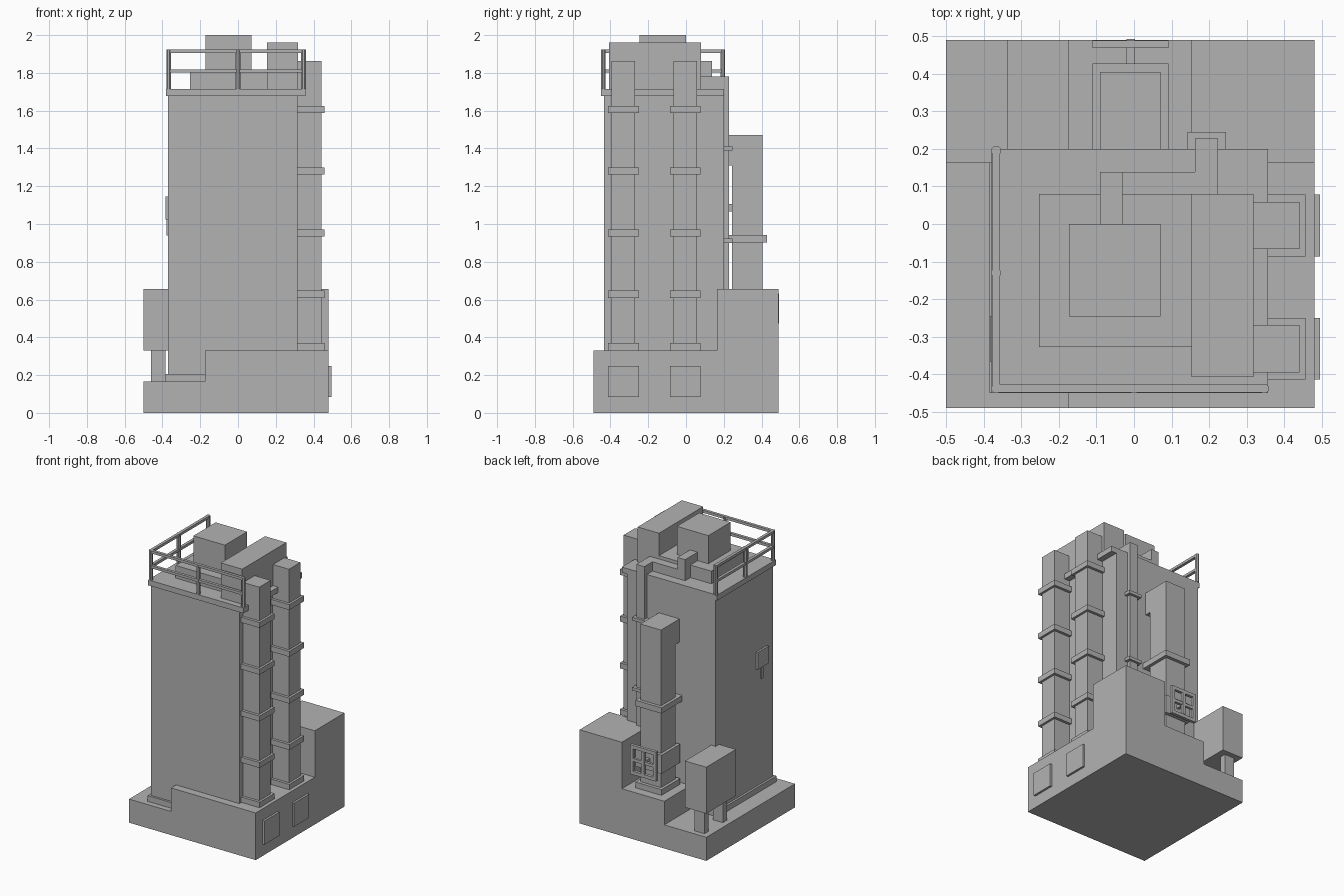
import bpy
import math

grey = bpy.data.materials.new("plain grey")
grey.diffuse_color = (0.45, 0.45, 0.45, 1)


def box(name, x, y, z):
    """Box from (min, max) ranges on each axis."""
    bpy.ops.mesh.primitive_cube_add(size=1)
    ob = bpy.context.object
    ob.name = name
    for i, (a, b) in enumerate((x, y, z)):
        ob.location[i] = (a + b) / 2
        ob.scale[i] = b - a
    bpy.ops.object.transform_apply(location=True, rotation=False, scale=True)
    ob.data.materials.append(grey)
    return ob


def post(name, x, y, z0, z1, r=0.0135):
    bpy.ops.mesh.primitive_cylinder_add(vertices=8, radius=r, depth=z1 - z0,
                                        location=(x, y, (z0 + z1) / 2),
                                        rotation=(0, 0, math.pi / 8))
    ob = bpy.context.object
    ob.name = name
    ob.data.materials.append(grey)


def prism(name, pts, axis, lo, hi):
    """Extrude a closed outline along x (pts are y, z) or y (pts are x, z)."""
    n = len(pts)

    def vert(p, d):
        return (d, p[0], p[1]) if axis == 'x' else (p[0], d, p[1])
    verts = [vert(p, lo) for p in pts] + [vert(p, hi) for p in pts]
    faces = [list(range(n)), list(range(2 * n - 1, n - 1, -1))]
    faces += [[(i + 1) % n, i, n + i, n + (i + 1) % n] for i in range(n)]
    if axis == 'x':
        faces = [f[::-1] for f in faces]
    me = bpy.data.meshes.new(name)
    me.from_pydata(verts, [], faces)
    me.materials.append(grey)
    bpy.context.collection.objects.link(bpy.data.objects.new(name, me))


# Stepped base
prism("stepped_base", [(-0.5, 0), (0.48, 0), (0.48, 0.33), (-0.175, 0.33),
                       (-0.175, 0.165), (-0.5, 0.165)], 'y', -0.49, 0.49)
box("corner_block", (0.153, 0.48), (0.163, 0.49), (0.33, 0.655))

# Main tower with foot trim and roof slab
box("tower", (-0.37, 0.315), (-0.435, 0.2), (0.165, 1.68))
box("tower_foot", (-0.385, 0.33), (-0.45, 0.2), (0.165, 0.205))
box("roof_slab", (-0.38, 0.357), (-0.45, 0.2), (1.677, 1.715))

# Roof units
box("roof_unit_low", (-0.253, 0.153), (-0.328, 0.08), (1.715, 1.803))
box("roof_unit_tall", (-0.173, 0.071), (-0.246, 0.0), (1.803, 2.0))
box("roof_unit_side", (0.153, 0.318), (-0.408, 0.08), (1.715, 1.96))

# Side ducts with collars, and a hatch under each
for y in (-0.332, -0.004):
    box("side_duct", (0.315, 0.441), (y - 0.063, y + 0.063), (0.33, 1.862))
    for z in (0.35, 0.628, 0.953, 1.28, 1.607):
        box("duct_collar", (0.315, 0.457), (y - 0.082, y + 0.082),
            (z - 0.019, z + 0.019))
    box("hatch", (0.48, 0.495), (y - 0.082, y + 0.082), (0.083, 0.248))

# Roof railing on the front and left edges
for x, y in ((-0.367, 0.195), (-0.367, -0.13), (-0.367, -0.438),
             (0, -0.438), (0.347, -0.438)):
    post("rail_post", x, y, 1.715, 1.923)
for z in (1.81, 1.914):
    box("rail_left", (-0.377, -0.357), (-0.438, 0.195), (z - 0.009, z + 0.009))
    box("rail_front", (-0.367, 0.347), (-0.448, -0.428), (z - 0.009, z + 0.009))

# Rear stack, bent into the tower at its top
prism("stack", [(0.243, 0.33), (0.405, 0.33), (0.405, 1.472), (0.195, 1.472),
                (0.195, 1.31), (0.243, 1.31)], 'x', -0.09, 0.07)
box("stack_foot", (-0.11, 0.092), (0.222, 0.428), (0.33, 0.37))
box("stack_band_wide", (-0.11, 0.092), (0.222, 0.428), (0.48, 0.61))
box("stack_band", (-0.11, 0.092), (0.2, 0.428), (0.902, 0.942))
box("stack_tie", (-0.02, 0.002), (0.195, 0.245), (1.065, 1.105))

# Grille frame held off the stack
for x in (-0.098, 0.08):
    box("grille_side", (x - 0.012, x + 0.012), (0.468, 0.489), (0.45, 0.655))
for z in (0.462, 0.643):
    box("grille_edge", (-0.11, 0.092), (0.468, 0.489), (z - 0.012, z + 0.012))
box("grille_mullion", (-0.02, 0.002), (0.47, 0.492), (0.474, 0.631))
box("grille_crossbar", (-0.086, 0.068), (0.47, 0.487), (0.542, 0.563))
box("grille_stub", (-0.02, 0.002), (0.405, 0.47), (0.54, 0.565))

# Pipe from the roof unit, across the roof and down the back
prism("pipe_riser", [(-0.01, 1.803), (0.08, 1.803), (0.08, 1.715),
                     (0.138, 1.715), (0.138, 1.862), (-0.01, 1.862)],
      'x', -0.09, -0.03)
box("pipe_across", (-0.03, 0.163), (0.08, 0.138), (1.715, 1.78))
box("pipe_elbow", (0.163, 0.224), (0.08, 0.228), (1.715, 1.78))
box("pipe_down", (0.163, 0.224), (0.19, 0.228), (0.655, 1.715))
for z in (0.911, 1.4):
    box("pipe_bracket", (0.143, 0.245), (0.19, 0.245), (z - 0.011, z + 0.011))

# Cabinet on two legs
box("cabinet", (-0.5, -0.335), (0.163, 0.49), (0.33, 0.655))
for y in (0.227, 0.43):
    box("cabinet_leg", (-0.46, -0.383), (y - 0.023, y + 0.023), (0.165, 0.33))

# Wall panel with its conduit
box("wall_panel", (-0.384, -0.37), (-0.366, -0.245), (1.025, 1.145))
box("panel_conduit", (-0.378, -0.37), (-0.316, -0.295), (0.94, 1.025))
